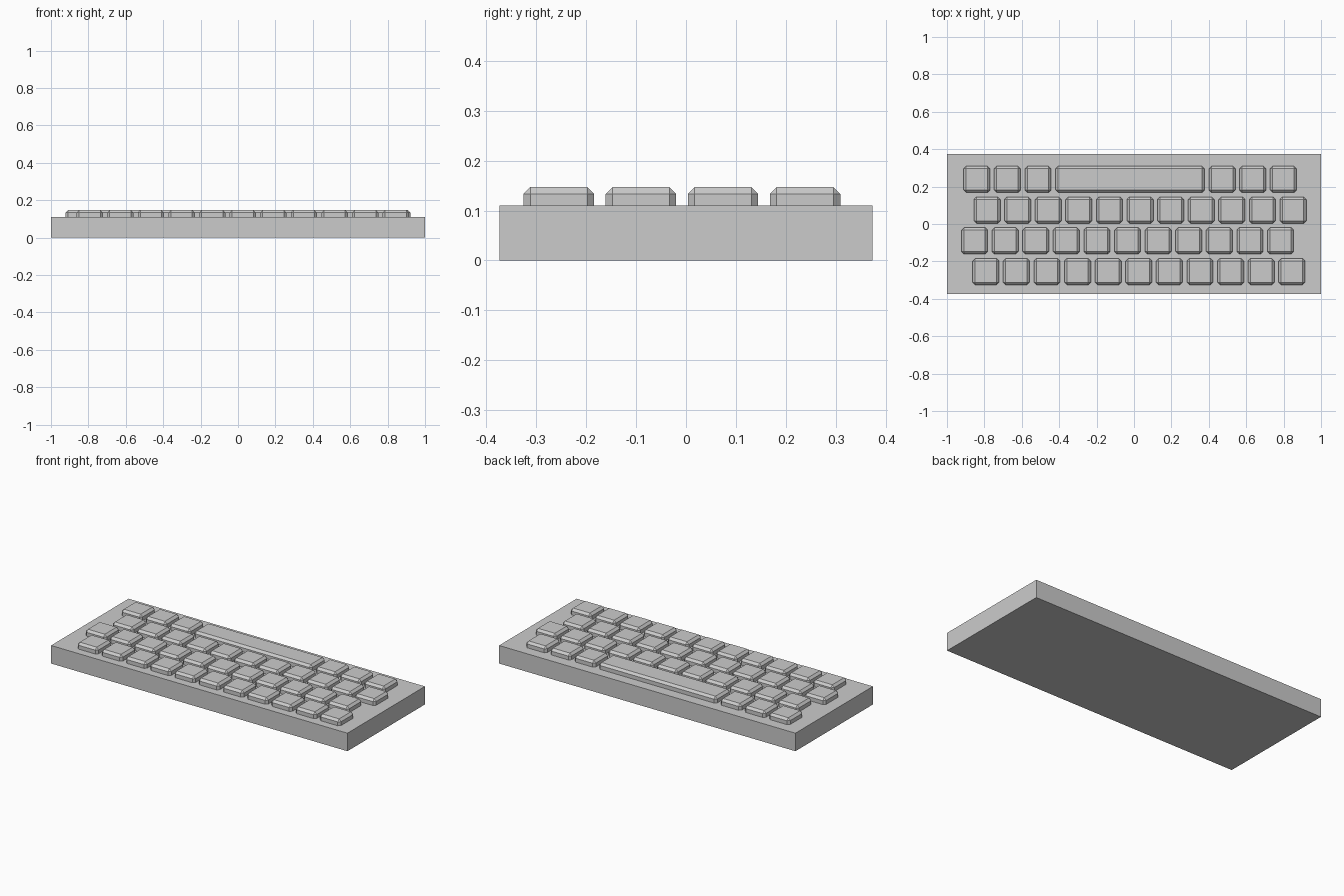
import bpy, bmesh
from mathutils import Matrix, Vector

if "Cube" in bpy.data.objects:
    bpy.data.objects.remove(bpy.data.objects["Cube"])


def box(name, lo, hi, bevel=0.0):
    lo, hi = Vector(lo), Vector(hi)
    bm = bmesh.new()
    bmesh.ops.create_cube(bm, size=1, matrix=Matrix.Translation((lo + hi) / 2)
                          @ Matrix.Diagonal((*(hi - lo), 1)))
    if bevel:
        bmesh.ops.bevel(bm, geom=bm.edges[:], offset=bevel, segments=1,
                        profile=0.5, affect='EDGES')
    mesh = bpy.data.meshes.new(name)
    bm.to_mesh(mesh)
    bm.free()
    obj = bpy.data.objects.new(name, mesh)
    bpy.context.collection.objects.link(obj)
    return obj


BASE_TOP, KEY_TOP = 0.11, 0.147
KEY, PITCH, ROW_PITCH, CHAMFER = 0.141, 0.1636, 0.1643, 0.0135


def key(name, x, row, width=KEY):
    y = -0.325 + row * ROW_PITCH
    # keys are sunk into the case so only the upper half shows
    box(name, (x, y, 2 * BASE_TOP - KEY_TOP), (x + width, y + KEY, KEY_TOP), CHAMFER)


# case
box("keyboard_case", (-1, -0.3735, 0), (1, 0.3735, BASE_TOP))

# three staggered rows of letter keys
for row, start in enumerate((-0.863, -0.923, -0.856)):
    for i in range(11):
        key(f"key_row{row + 1}_{i + 1}", start + i * PITCH, row)

# last row: three keys, long space bar, three keys
start = -0.911
for i in (0, 1, 2, 8, 9, 10):
    key(f"key_row4_{i + 1}", start + i * PITCH + (0.003 if i > 2 else 0), 3)
key("space_bar", start + 3 * PITCH + 0.001, 3, 4 * PITCH + KEY + 0.001)
